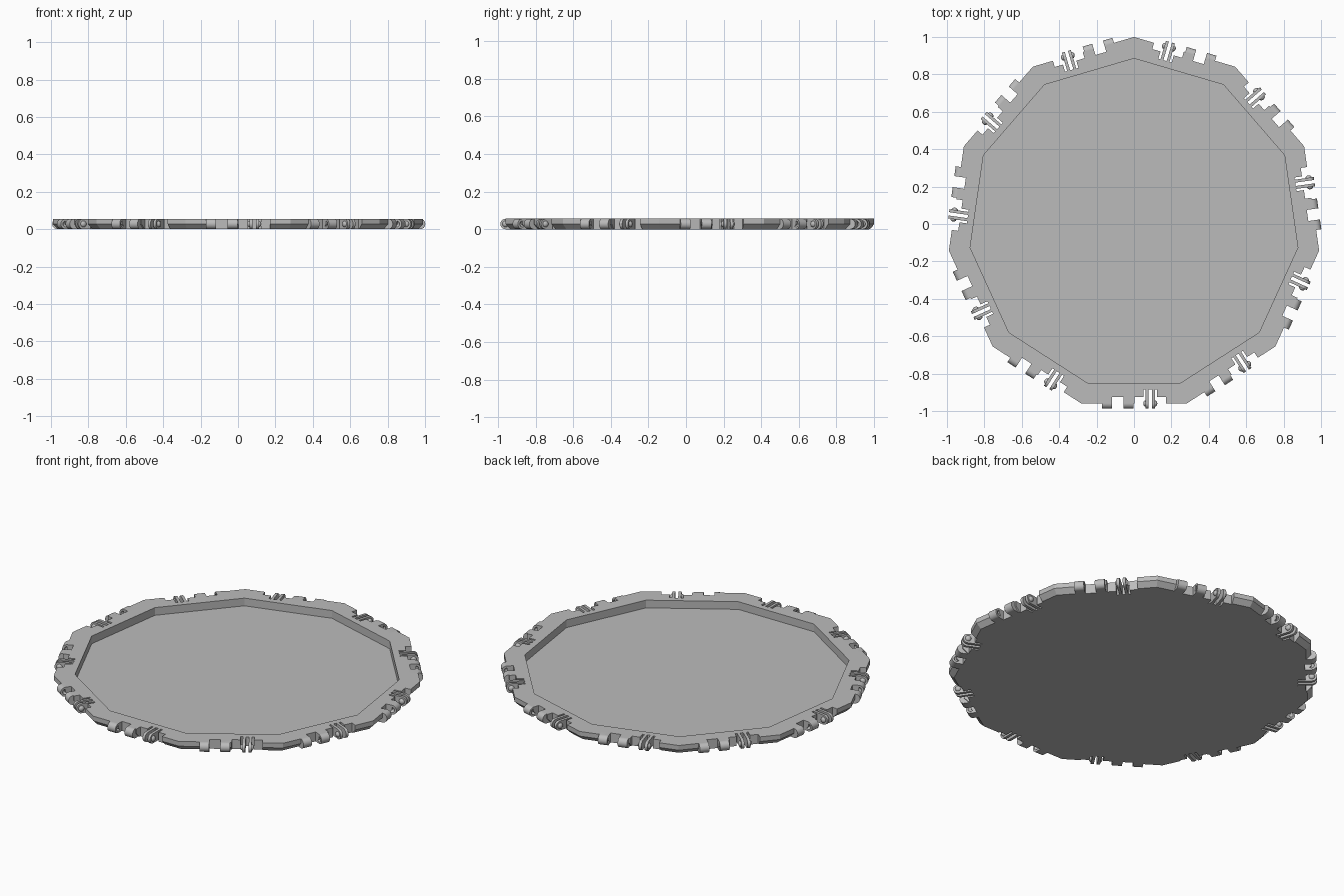
import bpy, bmesh, math
from mathutils import Matrix, Vector

SIDES = 11
R_OUT, R_IN = 1.0, 0.885
H, FLOOR, BEVEL = 0.056, 0.010, 0.028
EDGE = R_OUT * math.cos(math.pi / SIDES)      # distance from centre to a flat side
R_HINGE = H / 2

old = bpy.data.objects.get("Cube")
if old:
    bpy.data.objects.remove(old, do_unlink=True)

grey = bpy.data.materials.new("light grey plastic")
grey.use_nodes = True
COLOUR = (0.5, 0.5, 0.5, 1)
grey.diffuse_color = COLOUR
grey.node_tree.nodes["Principled BSDF"].inputs["Base Color"].default_value = COLOUR


def finish(bm, name):
    bmesh.ops.recalc_face_normals(bm, faces=bm.faces)
    mesh = bpy.data.meshes.new(name)
    bm.to_mesh(mesh)
    bm.free()
    mesh.materials.append(grey)
    obj = bpy.data.objects.new(name, mesh)
    bpy.context.collection.objects.link(obj)
    return obj


def prism(bm, outline, offset):
    """Closed solid made by sweeping an outline along an offset."""
    face = bm.faces.new([bm.verts.new(p) for p in outline])
    ext = bmesh.ops.extrude_face_region(bm, geom=[face], use_keep_orig=True)["geom"]
    bmesh.ops.translate(bm, vec=offset, verts=[v for v in ext if isinstance(v, bmesh.types.BMVert)])


def knuckle(bm, x0, x1, root):
    """Hinge lug on the front side: flat root, rounded tip."""
    arc = [(-EDGE - R_HINGE * math.cos(a), R_HINGE + R_HINGE * math.sin(a))
           for a in [math.pi * (i / 12 - 0.5) for i in range(13)]]
    outline = [(x0, y, z) for y, z in [(root, 0)] + arc + [(root, H)]]
    prism(bm, outline, Vector((x1 - x0, 0, 0)))


def repeat_round(bm):
    """Copy the front-side geometry to every side."""
    base = bm.verts[:] + bm.edges[:] + bm.faces[:]
    for k in range(1, SIDES):
        new = bmesh.ops.duplicate(bm, geom=base)["geom"]
        bmesh.ops.rotate(bm, cent=(0, 0, 0), matrix=Matrix.Rotation(math.tau * k / SIDES, 3, 'Z'),
                         verts=[v for v in new if isinstance(v, bmesh.types.BMVert)])


def boolean_cut(obj, cutter):
    mod = obj.modifiers.new("cut", 'BOOLEAN')
    mod.operation, mod.solver, mod.object = 'DIFFERENCE', 'EXACT', cutter
    deps = bpy.context.evaluated_depsgraph_get()
    obj.data = bpy.data.meshes.new_from_object(obj.evaluated_get(deps))
    obj.modifiers.clear()
    bpy.data.objects.remove(cutter, do_unlink=True)


# Tray panel: rings from the underside, round the rim, down to the floor
bm = bmesh.new()
rings = []
for r, z in [(R_OUT - BEVEL, 0), (R_OUT, BEVEL), (R_OUT, H), (R_IN, H), (R_IN, FLOOR)]:
    angles = [math.pi / 2 + math.tau * k / SIDES for k in range(SIDES)]
    rings.append([bm.verts.new((r * math.cos(a), r * math.sin(a), z)) for a in angles])
for a, b in zip(rings, rings[1:]):
    for k in range(SIDES):
        n = (k + 1) % SIDES
        bm.faces.new((a[k], a[n], b[n], b[k]))
bm.faces.new(rings[0])
bm.faces.new(rings[-1])
panel = finish(bm, "tray_panel")

# Hinge gaps: a plain one between the barrels, a stepped one round the fingers
MID = 0.087
NOTCH, SLOT, OUT = -0.925, -0.885, -1.1
bm = bmesh.new()
gaps = [
    [(-MID - 0.03, OUT), (-MID + 0.03, OUT), (-MID + 0.03, NOTCH), (-MID - 0.03, NOTCH)],
    [(MID - s * w, y) for s, w, y in [
        (1, 0.083, OUT), (-1, 0.083, OUT), (-1, 0.083, NOTCH), (-1, 0.037, NOTCH),
        (-1, 0.037, SLOT), (1, 0.037, SLOT), (1, 0.037, NOTCH), (1, 0.083, NOTCH)]],
]
for outline in gaps:
    prism(bm, [(x, y, -0.1) for x, y in outline], Vector((0, 0, 0.3)))
repeat_round(bm)
boolean_cut(panel, finish(bm, "gap_cutter"))

# Socket barrels, dimpled on their facing ends
bm = bmesh.new()
for s in (-1, 1):
    knuckle(bm, -MID + s * 0.03, -MID + s * 0.083, -0.915)
repeat_round(bm)
barrels = finish(bm, "hinge_barrels")
bm = bmesh.new()
for s in (-1, 1):
    bmesh.ops.create_uvsphere(bm, u_segments=16, v_segments=8, radius=0.017,
                              matrix=Matrix.Translation((-MID + s * 0.025, -EDGE, R_HINGE)))
repeat_round(bm)
boolean_cut(barrels, finish(bm, "dimple_cutter"))

# Snap fingers
bm = bmesh.new()
for s in (-1, 1):
    knuckle(bm, MID + s * 0.009, MID + s * 0.025, SLOT + 0.008)
repeat_round(bm)
fingers = finish(bm, "snap_fingers")

# Rounded snap bumps on the outer faces of the fingers
bm = bmesh.new()
for s in (-1, 1):
    shape = Matrix.Translation((MID + s * 0.024, -EDGE, R_HINGE)) @ Matrix.Diagonal((0.8, 1, 1, 1))
    bmesh.ops.create_uvsphere(bm, u_segments=16, v_segments=8, radius=0.017, matrix=shape)
repeat_round(bm)
bumps = finish(bm, "snap_bumps")

# Smooth the rounded parts, keeping edges sharp
for obj in (barrels, fingers, bumps):
    bpy.ops.object.select_all(action='DESELECT')
    obj.select_set(True)
    bpy.context.view_layer.objects.active = obj
    bpy.ops.object.shade_smooth_by_angle(angle=math.radians(35))
